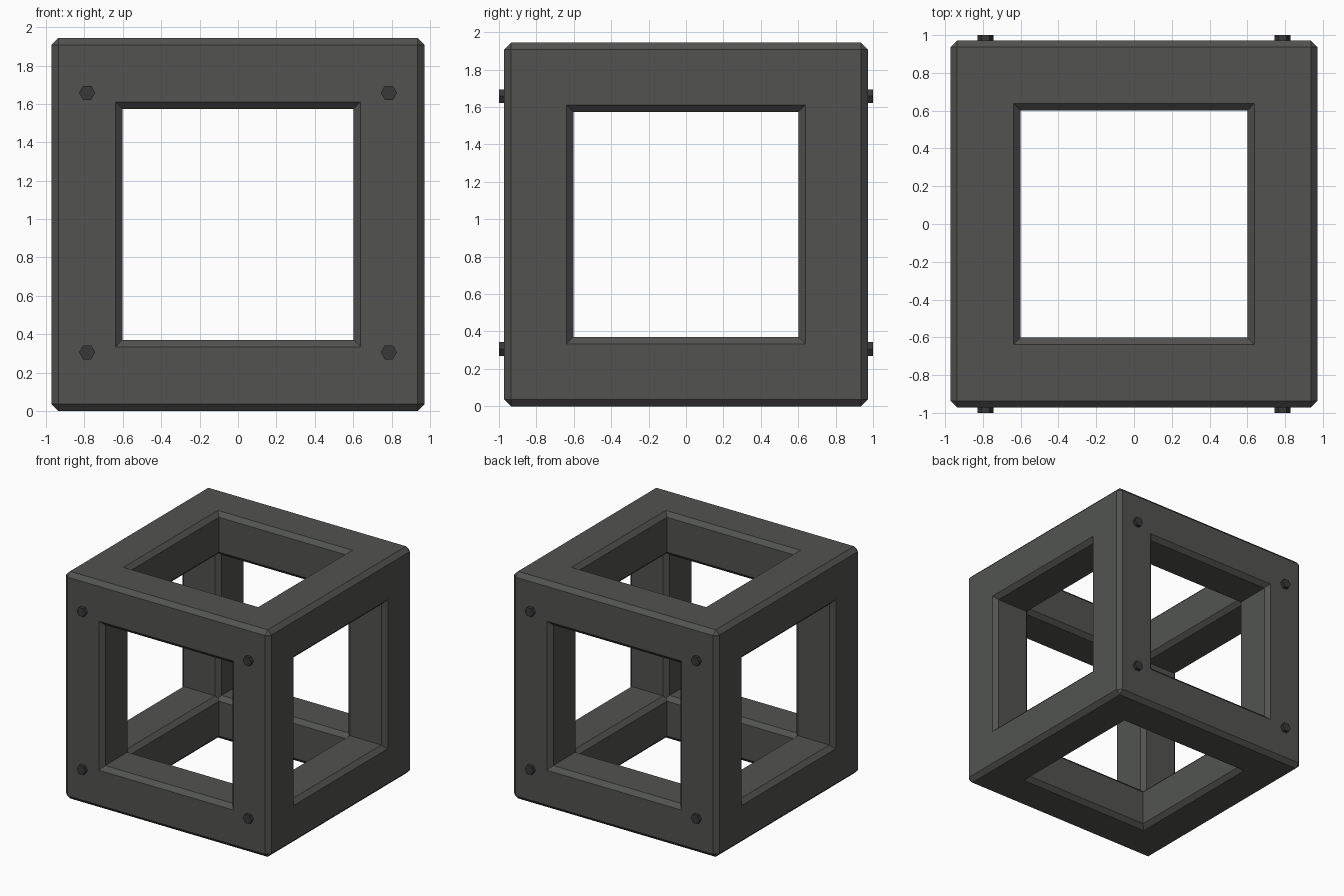
import bpy, bmesh, math
from mathutils import Matrix

if "Cube" in bpy.data.objects:
    bpy.data.objects.remove(bpy.data.objects["Cube"])

OUT, INN, CH = 0.972, 0.602, 0.036   # outer half size, opening half size, chamfer
MID = OUT                            # height of the centre


def material(name, rgb):
    m = bpy.data.materials.new(name)
    m.diffuse_color = (*rgb, 1)
    m.use_nodes = True
    m.node_tree.nodes["Principled BSDF"].inputs["Base Color"].default_value = m.diffuse_color
    return m


steel = material("dark_weathered_steel", (0.085, 0.088, 0.082))
bolt_steel = material("bolt_steel", (0.04, 0.04, 0.04))


def finish(name, bm, mat):
    bmesh.ops.recalc_face_normals(bm, faces=bm.faces)
    me = bpy.data.meshes.new(name)
    bm.to_mesh(me)
    bm.free()
    me.materials.append(mat)
    ob = bpy.data.objects.new(name, me)
    bpy.context.collection.objects.link(ob)
    return ob


def chamfer(bm, edges):
    bmesh.ops.bevel(bm, geom=edges, offset=CH, offset_type='OFFSET',
                    segments=1, profile=0.5, affect='EDGES')


def side_frame(name, side):
    # square ring with mitred corners, chamfered on all convex edges
    bm = bmesh.new()
    corners = [(-1, -1), (1, -1), (1, 1), (-1, 1)]
    rings = []
    for a, b in ((OUT, INN), (OUT, OUT), (INN, OUT), (INN, INN)):
        rings.append([bm.verts.new((side * b, y * a, MID + z * a)) for y, z in corners])
    for i in range(4):
        r, s = rings[i], rings[(i + 1) % 4]
        for k in range(4):
            j = (k + 1) % 4
            bm.faces.new((r[k], r[j], s[j], s[k]))
    bmesh.ops.recalc_face_normals(bm, faces=bm.faces)
    bm.normal_update()
    chamfer(bm, [e for e in bm.edges
                 if e.is_convex and e.calc_face_angle() > 0.5])
    finish(name, bm, steel)


def cross_beam(name, y, z):
    # beam along x, reaching into the inner chamfers of the side frames
    bm = bmesh.new()
    w = OUT - INN
    bmesh.ops.create_cube(bm, size=1, matrix=Matrix.Translation((0, y, z))
                          @ Matrix.Diagonal((2 * (INN + CH), w, w, 1)))
    chamfer(bm, [e for e in bm.edges
                 if abs(e.verts[0].co.x - e.verts[1].co.x) > 0.5])
    finish(name, bm, steel)


def bolt(name, x, y, z):
    # hexagonal bolt head, a corner pointing along x
    bm = bmesh.new()
    bmesh.ops.create_cone(bm, cap_ends=True, segments=6, radius1=0.042,
                          radius2=0.042, depth=0.06)
    rot = Matrix.Rotation(math.pi / 2, 4, 'X')
    if not any(abs(v.co.y) < 1e-4 for v in bm.verts):
        rot = rot @ Matrix.Rotation(math.pi / 6, 4, 'Z')
    bm.transform(Matrix.Translation((x, y, z)) @ rot)
    finish(name, bm, bolt_steel)


for side, label in ((-1, "left"), (1, "right")):
    side_frame(label + "_frame", side)

C = (OUT + INN) / 2
for sy, fb in ((-1, "front"), (1, "back")):
    for sz, tb in ((-1, "bottom"), (1, "top")):
        cross_beam(f"{fb}_{tb}_beam", sy * C, MID + sz * C)
        for sx, lr in ((-1, "left"), (1, "right")):
            bolt(f"{fb}_{tb}_{lr}_bolt", sx * 0.786, sy * 0.97, 0.982 + sz * 0.676)
